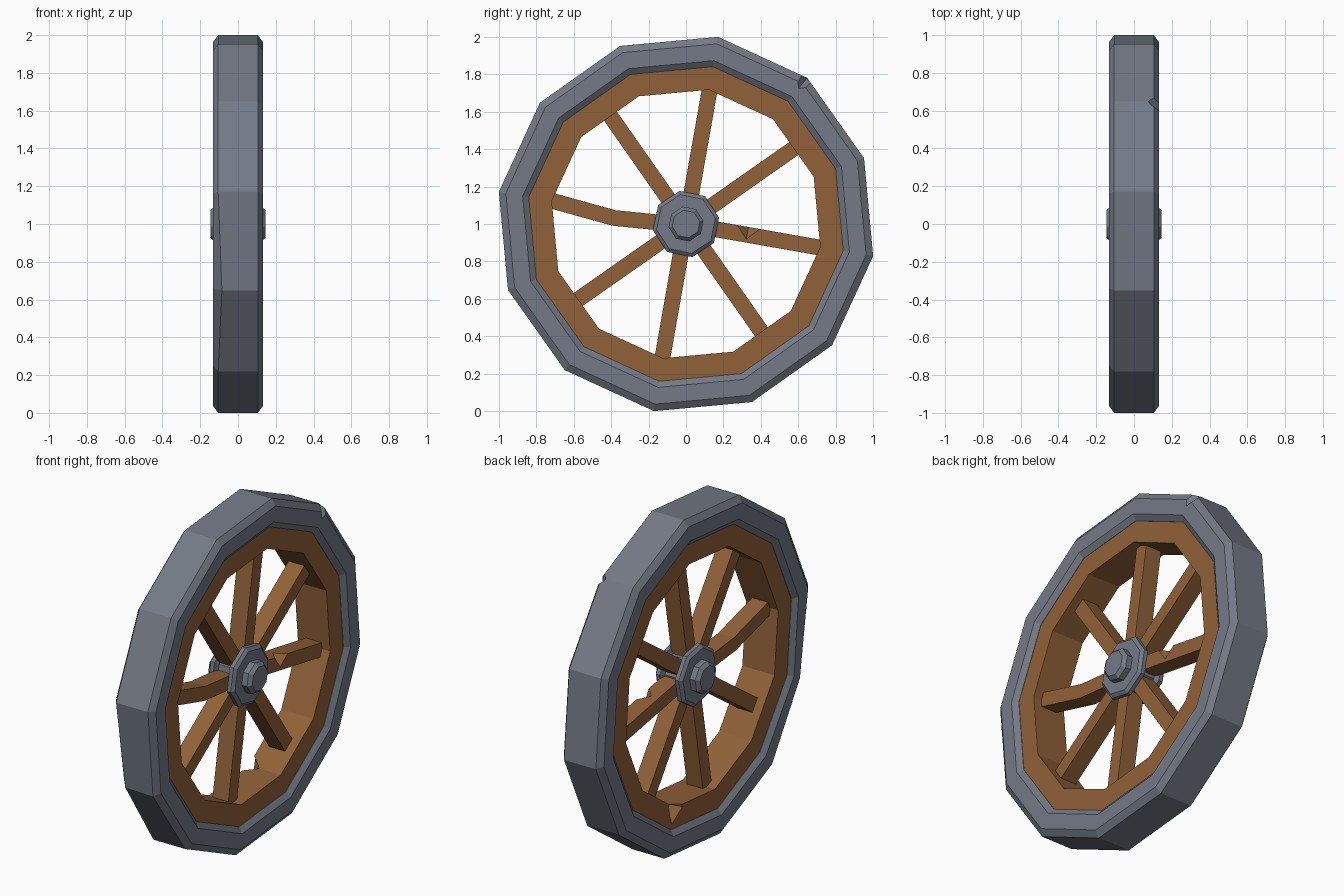
import bpy, bmesh, math
from mathutils import Vector, Matrix

if "Cube" in bpy.data.objects:
    bpy.data.objects.remove(bpy.data.objects["Cube"])

CENTRE = Vector((0, 0, 1))


def material(name, rgb):
    m = bpy.data.materials.new(name)
    m.diffuse_color = (*rgb, 1)
    m.use_nodes = True
    m.node_tree.nodes["Principled BSDF"].inputs["Base Color"].default_value = m.diffuse_color
    return m


IRON = material("grey_iron", (0.175, 0.195, 0.24))
WOOD = material("brown_wood", (0.285, 0.122, 0.04))


def polar(r, deg, x=0.0):
    a = math.radians(deg)
    return CENTRE + Vector((x, r * math.cos(a), r * math.sin(a)))


def finish(name, bm, mat):
    bmesh.ops.recalc_face_normals(bm, faces=bm.faces)
    me = bpy.data.meshes.new(name)
    bm.to_mesh(me)
    bm.free()
    if mat:
        me.materials.append(mat)
    ob = bpy.data.objects.new(name, me)
    bpy.context.collection.objects.link(ob)
    return ob


def lathe(name, profile, sides, phase, mat, closed, tweak=None):
    """Spin (radius, x) points around the axle; open profiles get end caps."""
    bm = bmesh.new()
    rings = []
    for i, (r, x) in enumerate(profile):
        rings.append([bm.verts.new(polar(r, phase + 360 * k / sides, x)) for k in range(sides)])
    n = len(rings)
    for i in range(n if closed else n - 1):
        a, b = rings[i], rings[(i + 1) % n]
        for k in range(sides):
            j = (k + 1) % sides
            bm.faces.new((a[k], a[j], b[j], b[k]))
    if not closed:
        bm.faces.new(rings[0])
        bm.faces.new(rings[-1])
    if tweak:
        tweak(rings)
    return finish(name, bm, mat)


def chip(target, position, size, deg):
    """Knock a diamond-shaped chip out of a part; size = (x, radial, tangential)."""
    bm = bmesh.new()
    bmesh.ops.create_icosphere(bm, subdivisions=1, radius=1)
    bm.clear()
    ends = [[bm.verts.new(Vector([s if a == i else 0 for i in range(3)])) for s in (-1, 1)] for a in range(3)]
    for i in (0, 1):
        for j in (0, 1):
            for k in (0, 1):
                bm.faces.new((ends[0][i], ends[1][j], ends[2][k]))
    bm.transform(Matrix.Translation(position) @ Matrix.Rotation(math.radians(deg), 4, 'X')
                 @ Matrix.Diagonal((*size, 1)))
    cutter = finish("chip_cutter", bm, None)
    cutter.hide_render = True
    mod = target.modifiers.new("chip", 'BOOLEAN')
    mod.operation, mod.solver, mod.object = 'DIFFERENCE', 'EXACT', cutter
    bpy.context.view_layer.objects.active = target
    bpy.ops.object.modifier_apply(modifier=mod.name)
    bpy.data.objects.remove(cutter)


# Iron tyre with chamfered edges and one dented corner
PHASE = 20.3


def dent(rings):
    rings[1][6].co.x += 0.02
    rings[1][6].co.y += 0.01
    rings[0][6].co.y += 0.03


tyre = lathe("iron_tyre", [(0.977, -0.132), (1.015, -0.105), (1.015, 0.105), (0.977, 0.132),
                           (0.886, 0.132), (0.853, 0.108), (0.853, -0.108), (0.886, -0.132)],
             12, PHASE, IRON, True, dent)
chip(tyre, polar(1.01, 50.3, 0.132), (0.06, 0.07, 0.06), 50.3)

# Wooden rim inside the tyre
rim = lathe("wooden_rim", [(0.86, -0.106), (0.86, 0.106), (0.728, 0.106), (0.728, -0.106)],
            12, PHASE, WOOD, True)
chip(rim, polar(0.725, -69.7, -0.106), (0.07, 0.10, 0.07), -69.7)

# Iron hub with a flange at each end, and the axle cap
lathe("hub", [(0.16, -0.09), (0.18, -0.075), (0.18, -0.05), (0.145, -0.04),
              (0.145, 0.04), (0.18, 0.05), (0.18, 0.075), (0.16, 0.09)], 8, 11, IRON, False)
lathe("axle_cap", [(0.075, -0.145), (0.095, -0.125), (0.095, 0.125), (0.075, 0.145)],
      8, 11, IRON, False)


# Spokes: square bars swept from the hub to the rim
def spoke(name, deg, sag=0.0):
    bm = bmesh.new()
    out = polar(1, deg) - CENTRE
    side = polar(1, deg + 90) - CENTRE
    rings = []
    for r, s in ((0.10, sag * 0.4), (0.385, sag), (0.75, 0)):
        c = CENTRE + out * r + side * s
        rings.append([bm.verts.new(c + side * (u * 0.042) + Vector((v * 0.052, 0, 0)))
                      for u, v in ((-1, -1), (1, -1), (1, 1), (-1, 1))])
    for a, b in zip(rings, rings[1:]):
        for k in range(4):
            j = (k + 1) % 4
            bm.faces.new((a[k], a[j], b[j], b[k]))
    bm.faces.new(rings[0])
    bm.faces.new(rings[-1])
    return finish(name, bm, WOOD)


for i in range(8):
    deg = 35 + 45 * i
    bar = spoke(f"spoke_{i + 1}", deg, 0.035 if i == 3 else 0.0)
    if i == 7:  # chipped spoke
        chip(bar, polar(0.34, deg, 0.052) + Vector((0, 0, 0.047)), (0.06, 0.065, 0.07), deg)
